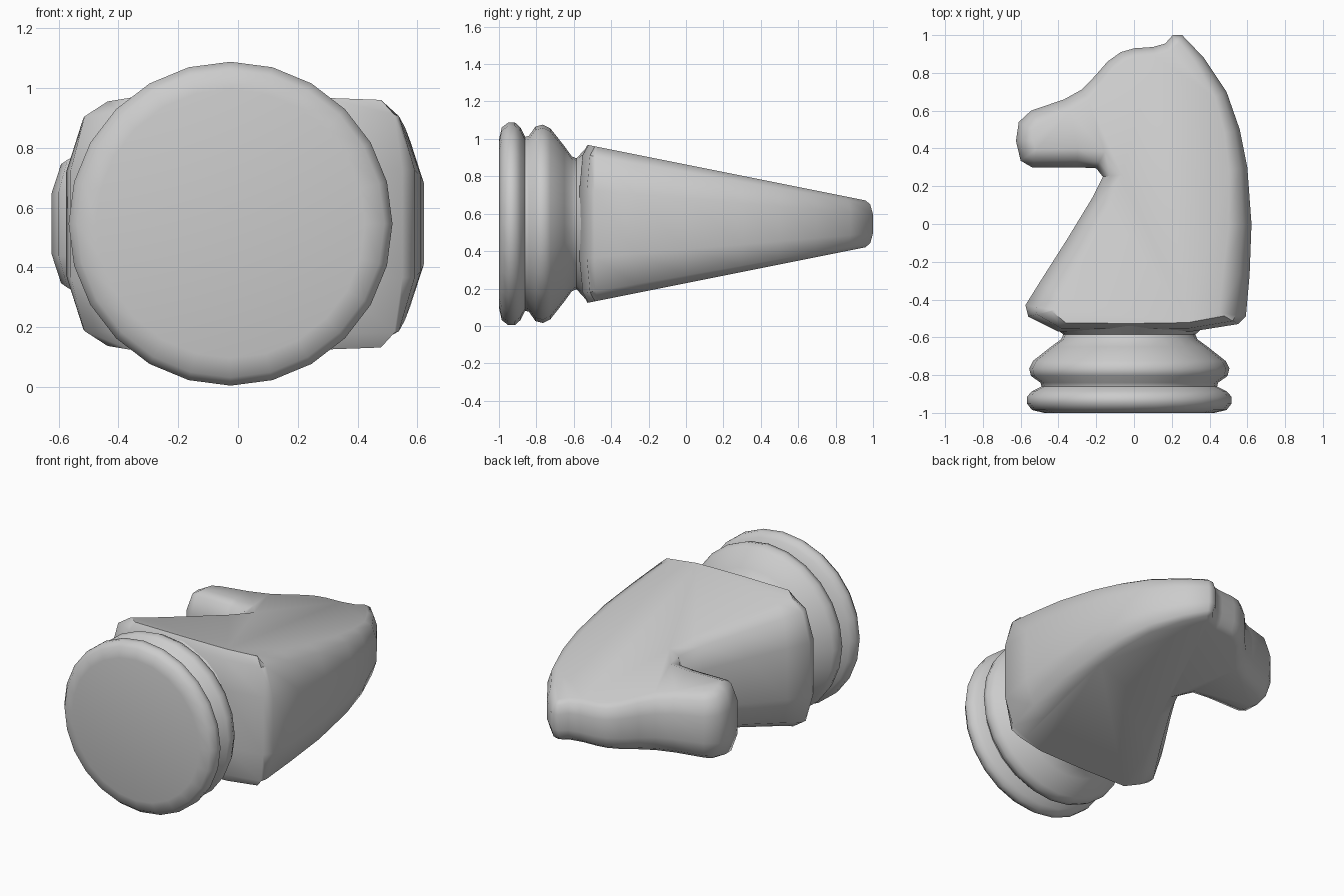
import bpy, bmesh, math
from mathutils import Vector

if "Cube" in bpy.data.objects:
    bpy.data.objects.remove(bpy.data.objects["Cube"])

CZ = 0.546  # height of the lying piece's axis


def finish(bm, name, angle):
    bmesh.ops.recalc_face_normals(bm, faces=bm.faces[:])
    me = bpy.data.meshes.new(name)
    bm.to_mesh(me)
    bm.free()
    ob = bpy.data.objects.new(name, me)
    bpy.context.collection.objects.link(ob)
    bpy.ops.object.select_all(action='DESELECT')
    ob.select_set(True)
    bpy.context.view_layer.objects.active = ob
    bpy.ops.object.shade_smooth_by_angle(angle=math.radians(angle))
    return ob


# Turned base: (y, radius) profile spun around the y axis
profile = [(-1, 0), (-1, 0.45), (-0.985, 0.515), (-0.95, 0.542), (-0.915, 0.542),
           (-0.885, 0.515), (-0.86, 0.465), (-0.84, 0.47), (-0.805, 0.52),
           (-0.765, 0.53), (-0.725, 0.51), (-0.65, 0.415), (-0.61, 0.36),
           (-0.585, 0.35), (-0.54, 0.40), (-0.54, 0)]
bm = bmesh.new()
vs = [bm.verts.new((-0.025, y, CZ + r)) for y, r in profile]
es = [bm.edges.new(p) for p in zip(vs, vs[1:])]
bmesh.ops.spin(bm, geom=vs + es, cent=(-0.025, 0, CZ), axis=(0, 1, 0),
               angle=math.tau, steps=24)
bmesh.ops.remove_doubles(bm, verts=bm.verts[:], dist=0.001)
finish(bm, "turned_base", 50)

# Horse head: side outline, clockwise from the chest
outline = [(-0.575, -0.43), (-0.50, -0.31), (-0.36, -0.09), (-0.22, 0.14), (-0.165, 0.25),
           (-0.20, 0.295), (-0.30, 0.30), (-0.54, 0.30), (-0.60, 0.335), (-0.625, 0.44),
           (-0.61, 0.54), (-0.545, 0.60), (-0.37, 0.66), (-0.28, 0.71), (-0.21, 0.78),
           (-0.14, 0.86), (-0.07, 0.91), (0, 0.93), (0.10, 0.937), (0.165, 0.955),
           (0.205, 1.0), (0.255, 1.0), (0.37, 0.88), (0.49, 0.70), (0.56, 0.50),
           (0.60, 0.30), (0.622, 0.0), (0.612, -0.27), (0.592, -0.49), (0.55, -0.53),
           (0.30, -0.57), (-0.025, -0.575), (-0.40, -0.57), (-0.56, -0.49)]
outline = [Vector(p) for p in outline]


def half(y):
    # half thickness, tapering from the base to the ears
    return 0.423 - 0.2 * (max(y, -0.53) + 0.53)


def ring(bm, inset, frac):
    verts = []
    n = len(outline)
    for i, p in enumerate(outline):
        d = [(b - a).normalized() for a, b in
             ((outline[i - 1], p), (p, outline[(i + 1) % n]))]
        t = (d[0] + d[1]).normalized()
        off = Vector((t.y, -t.x)) * inset * half(p.y) / 0.42
        if p.y < -0.48:
            off.y *= 0.3
        q = p + off
        verts.append(bm.verts.new((q.x, q.y, CZ + frac * half(q.y))))
    return verts


# Stacked insets give the rounded rim, flat cheeks close both sides
bm = bmesh.new()
levels = [(0.16, -1), (0.06, -0.87), (0, -0.43), (0, 0.43), (0.06, 0.87), (0.16, 1)]
rings = [ring(bm, *lv) for lv in levels]
for a, b in zip(rings, rings[1:]):
    for i in range(len(a)):
        bm.faces.new((a[i - 1], a[i], b[i], b[i - 1]))
bm.faces.new(rings[0])
bm.faces.new(rings[-1])
finish(bm, "horse_head", 55)
